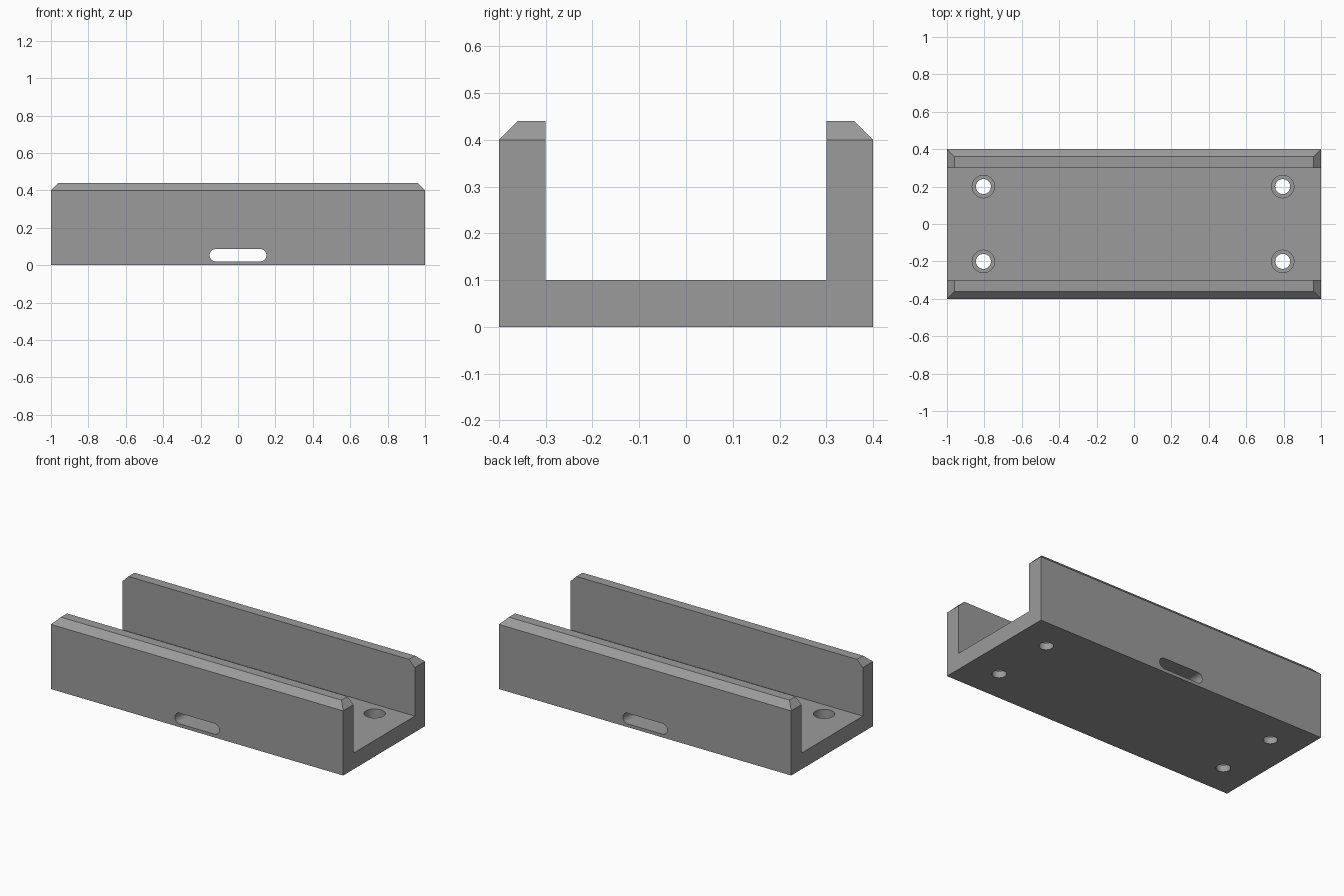
import bpy, bmesh, math
from mathutils import Vector

if "Cube" in bpy.data.objects:
    bpy.data.objects.remove(bpy.data.objects["Cube"])

grey = bpy.data.materials.new("mid grey")
grey.diffuse_color = (0.33, 0.33, 0.33, 1)
grey.use_nodes = True
grey.node_tree.nodes["Principled BSDF"].inputs["Base Color"].default_value = grey.diffuse_color


def prism(name, profile, start, sweep):
    """Extrude a closed 3D outline along a vector."""
    bm = bmesh.new()
    face = bm.faces.new([bm.verts.new(Vector(p) + Vector(start)) for p in profile])
    ext = bmesh.ops.extrude_face_region(bm, geom=[face])["geom"]
    bmesh.ops.translate(bm, vec=sweep,
                        verts=[g for g in ext if isinstance(g, bmesh.types.BMVert)])
    bmesh.ops.recalc_face_normals(bm, faces=bm.faces)
    mesh = bpy.data.meshes.new(name)
    bm.to_mesh(mesh)
    bm.free()
    obj = bpy.data.objects.new(name, mesh)
    bpy.context.collection.objects.link(obj)
    return obj


def circle(r, n=48):
    return [(r * math.cos(2 * math.pi * i / n), r * math.sin(2 * math.pi * i / n), 0)
            for i in range(n)]


# U-shaped channel with chamfered outer top edges
half = [(0.4, 0), (0.4, 0.4), (0.36, 0.44), (0.3, 0.44), (0.3, 0.1)]
outline = half + [(-y, z) for y, z in reversed(half)]
channel = prism("channel", [(0, y, z) for y, z in outline], (-1, 0, 0), (2, 0, 0))
channel.data.materials.append(grey)

# Chamfers on the wall ends
bm = bmesh.new()
bm.from_mesh(channel.data)
for s in (-1, 1):
    bmesh.ops.bisect_plane(bm, geom=bm.verts[:] + bm.edges[:] + bm.faces[:], dist=1e-5,
                           plane_co=(s, 0, 0.4), plane_no=(s, 0, 1), clear_outer=True)
    bmesh.ops.holes_fill(bm, edges=[e for e in bm.edges if e.is_boundary], sides=0)
bmesh.ops.recalc_face_normals(bm, faces=bm.faces)
bm.to_mesh(channel.data)
bm.free()

# Cutters: four counterbored screw holes and a slot through the base
cutters = []
for x in (-0.805, 0.795):
    for y in (-0.2, 0.2):
        cutters.append(prism("screw_hole_cutter", circle(0.04), (x, y, -0.1), (0, 0, 0.3)))
        cutters.append(prism("counterbore_cutter", circle(0.06), (x, y, 0.04), (0, 0, 0.16)))
r, cx = 0.033, 0.119
slot = []
for s in (1, -1):
    for i in range(17):
        a = -math.pi / 2 + math.pi * i / 16
        slot.append((s * (cx + r * math.cos(a)), 0, s * r * math.sin(a)))
cutters.append(prism("slot_cutter", slot, (0, -0.6, 0.053), (0, 1.2, 0)))

bpy.context.view_layer.objects.active = channel
channel.select_set(True)
for c in cutters:
    c.select_set(False)
    c.hide_render = True
    mod = channel.modifiers.new("cut", "BOOLEAN")
    mod.operation = "DIFFERENCE"
    mod.solver = "EXACT"
    mod.object = c
    bpy.ops.object.modifier_apply(modifier=mod.name)
for c in cutters:
    bpy.data.objects.remove(c)

bpy.ops.object.shade_smooth_by_angle(angle=math.radians(30))
